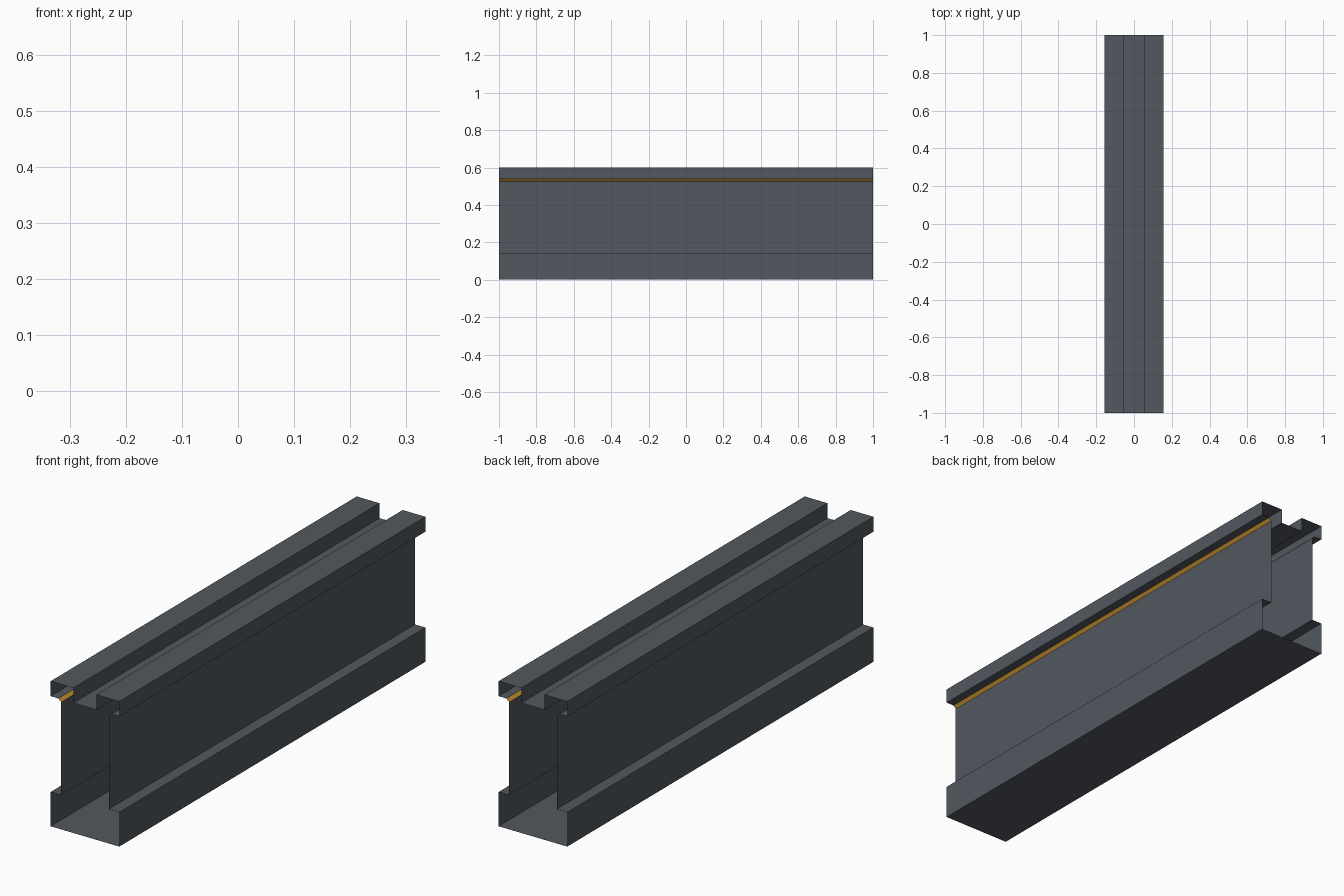
import bpy

if "Cube" in bpy.data.objects:
    bpy.data.objects.remove(bpy.data.objects["Cube"])

HALF = 1.0                       # half length along y
W, WALL, LIP, SLOT = 0.157, 0.109, 0.121, 0.053
Z_BASE, Z_STRIP, Z_RAIL, Z_TOP = 0.142, 0.526, 0.538, 0.60


def material(name, rgb):
    m = bpy.data.materials.new(name)
    m.diffuse_color = (*rgb, 1)
    m.use_nodes = True
    m.node_tree.nodes["Principled BSDF"].inputs["Base Color"].default_value = m.diffuse_color
    return m


grey = material("dark grey metal", (0.085, 0.098, 0.115))
amber = material("amber trim", (0.60, 0.30, 0.03))


def mirrored(side):
    """Complete a right-hand outline with its mirror image."""
    return side + [(-x, z) for x, z in reversed(side)]


def sheet(name, outline, mat):
    """Extrude an open outline (x, z) along y, without end caps.
    Outlines run anticlockwise seen from the front, so faces point outward."""
    n = len(outline)
    verts = [(x, y, z) for y in (-HALF, HALF) for x, z in outline]
    faces = [(i, i + 1, n + i + 1, n + i) for i in range(n - 1)]
    me = bpy.data.meshes.new(name)
    me.from_pydata(verts, [], faces)
    me.materials.append(mat)
    ob = bpy.data.objects.new(name, me)
    bpy.context.collection.objects.link(ob)
    return ob


# lower body: floor, wide base and narrower walls
right = [(WALL, Z_STRIP), (WALL, Z_BASE), (W, Z_BASE), (W, 0)]
sheet("lower_body", mirrored(right)[::-1], grey)

# upper rails with the slot between them
right = [(LIP, Z_RAIL), (W, Z_RAIL), (W, Z_TOP), (SLOT, Z_TOP), (SLOT, Z_RAIL)]
sheet("upper_rails", mirrored(right), grey)

# slanted amber trim below each rail
sheet("trim_right", [(WALL, Z_STRIP), (LIP, Z_RAIL)], amber)
sheet("trim_left", [(-LIP, Z_RAIL), (-WALL, Z_STRIP)], amber)
